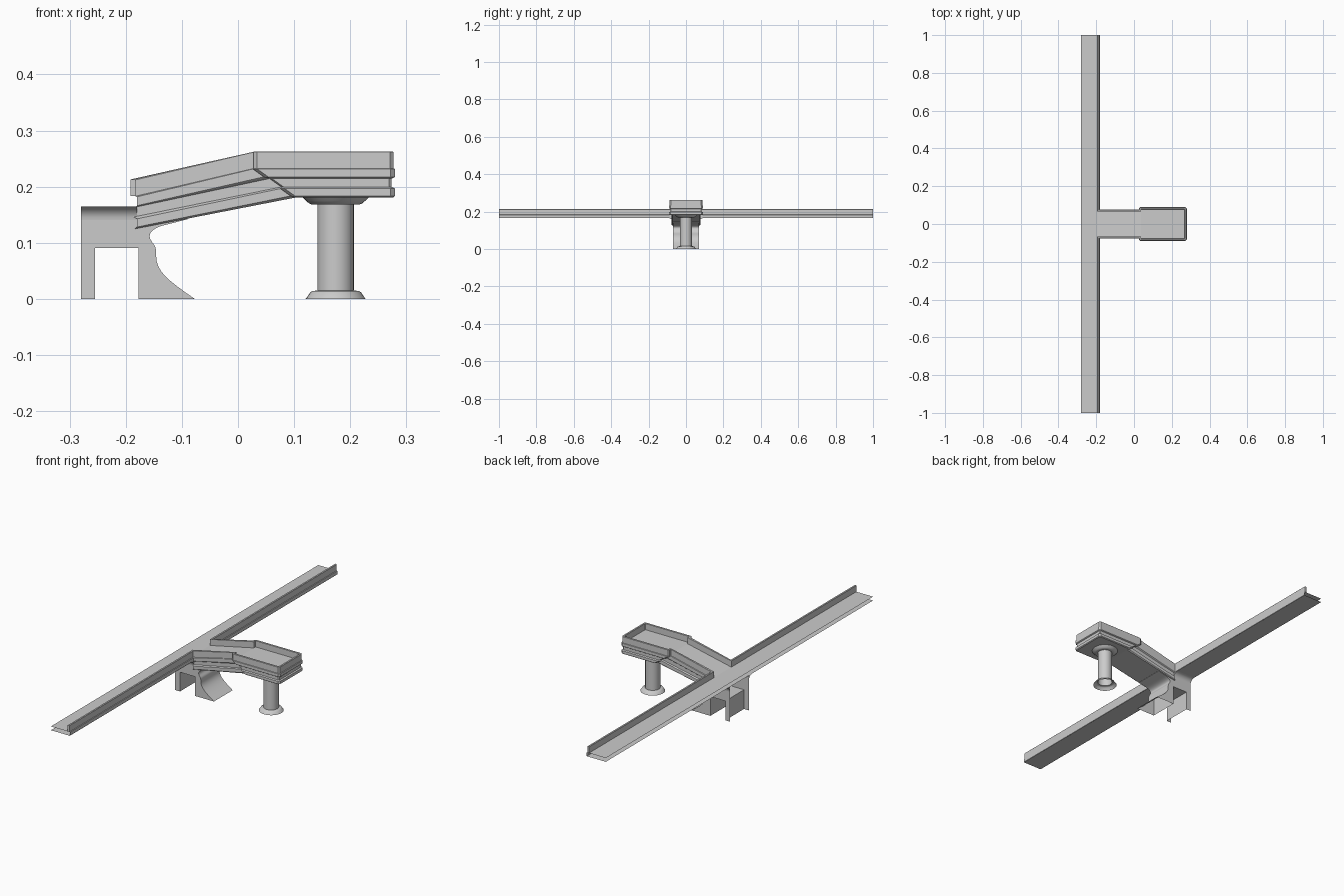
import bpy, bmesh, math
from mathutils import Vector, geometry

if "Cube" in bpy.data.objects:
    bpy.data.objects.remove(bpy.data.objects["Cube"])


def finish(bm, name, recalc=True, smooth=None):
    if recalc:
        bmesh.ops.recalc_face_normals(bm, faces=bm.faces)
    me = bpy.data.meshes.new(name)
    bm.to_mesh(me)
    bm.free()
    ob = bpy.data.objects.new(name, me)
    bpy.context.collection.objects.link(ob)
    if smooth:
        bpy.ops.object.select_all(action='DESELECT')
        ob.select_set(True)
        bpy.context.view_layer.objects.active = ob
        bpy.ops.object.shade_smooth_by_angle(angle=math.radians(smooth))
    return ob


def sheet(name, x0, x1, y0, y1, z, up=True):
    bm = bmesh.new()
    pts = [(x0, y0, z), (x1, y0, z), (x1, y1, z), (x0, y1, z)]
    bm.faces.new([bm.verts.new(p) for p in (pts if up else pts[::-1])])
    return finish(bm, name, recalc=False)


def extrude_strip(bm, a, b, closed, skip=lambda p, q: False):
    n = len(a)
    for i in range(n if closed else n - 1):
        j = (i + 1) % n
        if not skip(a[i].co, a[j].co):
            bm.faces.new((a[i], a[j], b[j], b[i]))


# Edge section: (outward offset, depth below rail top)
section = [(-.012, .03), (-.012, .001), (-.011, 0), (-.004, 0), (-.003, .001),
           (-.003, .006), (-.003, .030), (0, .031), (0, .045), (-.001, .046),
           (-.006, .048), (-.006, .063), (0, .066), (0, .079), (-.004, .082)]
BAND = 9          # last section point used along the walkway
LOW, HIGH = .213, .2625

# Edge path on one side: x, y, rail top, kind (w walkway, s slanted step, p platform)
half = [(-.18, -1, LOW, 'w'), (-.18, -.077, LOW, 'w'), (.025, -.077, HIGH, 's'),
        (.025, -.083, HIGH, 's'), (.033, -.09, HIGH, 's'),
        (.272, -.09, HIGH, 'p'), (.28, -.082, HIGH, 'p')]
path = half + [(x, -y, t, k) for x, y, t, k in reversed(half)]
P = [Vector(p[:2]) for p in path]


def outward(i):
    d = (P[i + 1] - P[i]).normalized()
    return Vector((d.y, -d.x))


# Rail and banded side swept around walkway, ramp and platform, with floors
bm = bmesh.new()
rings = []
for i, (x, y, top, kind) in enumerate(path):
    a = outward(max(i - 1, 0))
    b = outward(min(i, len(P) - 2))
    mitre = (a + b) / (1 + a.dot(b))
    ring = []
    for o, d in section:
        q = P[i] + mitre * o
        extra = max(0, d - .03)
        if kind == 's':
            q.x += 1.4 * extra
        if kind == 'w':
            d += .12 * extra
        ring.append(bm.verts.new((q.x, q.y, top - d)))
    rings.append(ring)
n = len(rings)
for i in range(n - 1):
    last = BAND if i in (0, n - 2) else len(section) - 1
    for j in range(last):
        bm.faces.new((rings[i][j], rings[i + 1][j], rings[i + 1][j + 1], rings[i][j + 1]))
for i in range(1, len(half) - 1):
    for j in (0, len(section) - 1):
        a, b = rings[i][j], rings[i + 1][j]
        c, d = rings[n - 2 - i][j], rings[n - 1 - i][j]
        if abs(a.co.x - b.co.x) > 1e-5:
            bm.faces.new((a, b, c, d))
for ring in (rings[0], rings[-1]):      # rail end caps
    bm.faces.new(ring[:7])
bmesh.ops.delete(bm, geom=[v for v in bm.verts if not v.link_faces], context='VERTS')
finish(bm, "ramp_platform_and_railing")

# Long walkway: open-ended upper and lower sheets
ZB = LOW - .048
sheet("walkway_deck", -.28, -.188, -1, 1, LOW - .03)
sheet("walkway_underside", -.28, -.181, -1, 1, ZB, up=False)

# Pier with a passage through it and a sweeping front foot
W = .07


def bez(*pts, n=9):
    return list(geometry.interpolate_bezier(*[Vector(p) for p in pts], n))


curve = bez((-.077, 0), (-.128, .035), (-.146, .05), (-.146, .078))
curve += bez((-.146, .078), (-.145, .095), (-.15, .095), (-.156, .106))[1:]
curve += bez((-.156, .106), (-.162, .118), (-.15, .128), (-.125, .133))[1:]
outline = [(-.28, 0), (-.255, 0), (-.255, .091), (-.177, .091), (-.177, 0)]
outline += [tuple(p) for p in curve] + [(-.09, .142), (-.09, .15), (-.28, .15)]
bm = bmesh.new()
left = [bm.verts.new((x, -W, z)) for x, z in outline]
right = [bm.verts.new((x, W, z)) for x, z in outline]


def open_edge(p, q):        # ground, back and hidden top stay open
    return (max(p.z, q.z) < 1e-4 or min(p.z, q.z) > .1499
            or max(p.x, q.x) < -.2799)


extrude_strip(bm, left, right, True, open_edge)
bm.faces.new(left)
bm.faces.new(right[::-1])
finish(bm, "pier", smooth=30)

# Curved flares from the pier up to the walkway underside
for s, side in ((-1, "front"), (1, "back")):
    bm = bmesh.new()
    arc = [(W + .025 * (1 - math.cos(t)), ZB - .024 + .024 * math.sin(t))
           for t in [k * math.pi / 16 for k in range(9)]]
    arc.append((W, ZB))
    a = [bm.verts.new((-.28, s * y, z)) for y, z in arc]
    b = [bm.verts.new((-.18, s * y, z)) for y, z in arc]
    extrude_strip(bm, a, b, True)
    bm.faces.new(b)
    finish(bm, side + "_flare", smooth=30)

# Round column with flared base and capital, open at the ground
prof = [(.0535, 0), (.051, .003), (.045, .012), (.042, .014), (.0325, .015),
        (.0325, .168), (.042, .168), (.047, .170), (.053, .175), (.060, .182)]
bm = bmesh.new()
N = 32
cols = [[bm.verts.new((.174 + r * math.cos(2 * math.pi * k / N),
                       r * math.sin(2 * math.pi * k / N), z)) for k in range(N)]
        for r, z in prof]
for lo, hi in zip(cols, cols[1:]):
    extrude_strip(bm, lo, hi, True)
finish(bm, "column", recalc=False, smooth=35)
